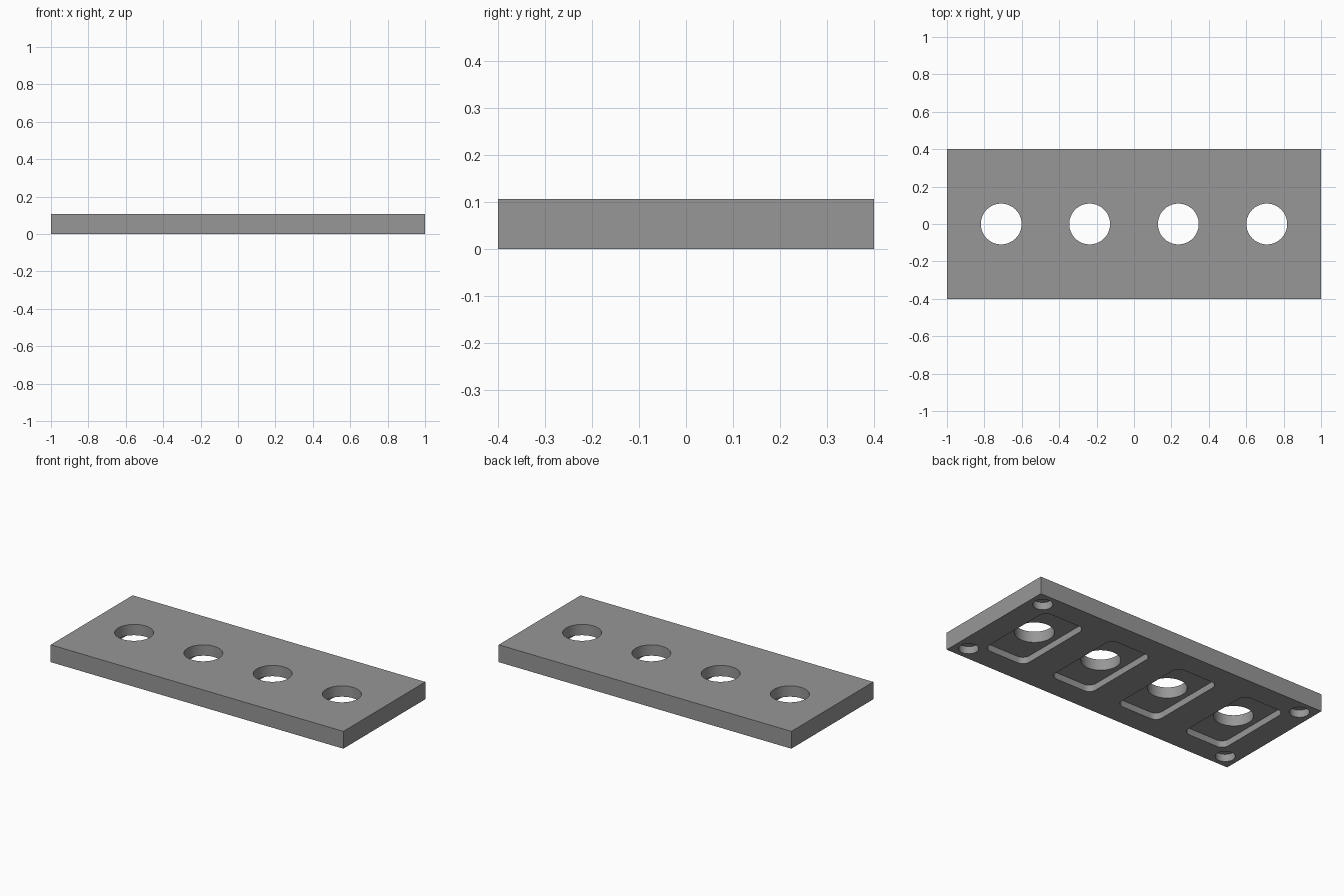
import bpy, bmesh
from mathutils import Matrix

if "Cube" in bpy.data.objects:
    bpy.data.objects.remove(bpy.data.objects["Cube"])

L, W, H = 2.0, 0.8, 0.107
POCKET_DEPTH = 0.04
SCREW_DEPTH = 0.045


def block(name, size, center, corner=0.0):
    """Box, optionally with rounded vertical edges."""
    bm = bmesh.new()
    bmesh.ops.create_cube(bm, size=1.0, matrix=Matrix.Translation(center) @ Matrix.Diagonal((*size, 1)))
    if corner:
        edges = [e for e in bm.edges if abs(e.verts[0].co.z - e.verts[1].co.z) > 1e-4]
        bmesh.ops.bevel(bm, geom=edges, offset=corner, segments=8, profile=0.5, affect='EDGES')
    return finish(bm, name)


def cylinder(name, radius, center, depth, sides):
    bm = bmesh.new()
    bmesh.ops.create_cone(bm, cap_ends=True, segments=sides, radius1=radius, radius2=radius,
                          depth=depth, matrix=Matrix.Translation(center))
    return finish(bm, name)


def finish(bm, name):
    mesh = bpy.data.meshes.new(name)
    bm.to_mesh(mesh)
    bm.free()
    obj = bpy.data.objects.new(name, mesh)
    bpy.context.collection.objects.link(obj)
    return obj


def cut(target, cutter):
    """Subtract the cutter, then remove it."""
    mod = target.modifiers.new("cut", 'BOOLEAN')
    mod.operation = 'DIFFERENCE'
    mod.solver = 'EXACT'
    mod.object = cutter
    bpy.context.view_layer.objects.active = target
    bpy.ops.object.modifier_apply(modifier=mod.name)
    bpy.data.objects.remove(cutter)


# Plate
plate = block("plate", (L, W, H), (0, 0, H / 2))

# Four rounded pockets in the underside, each with a through hole
for x in (-0.71, -0.237, 0.237, 0.71):
    cut(plate, block("pocket_cutter", (0.286, 0.52, 2 * POCKET_DEPTH), (x, 0, 0), 0.045))
    cut(plate, cylinder("hole_cutter", 0.109, (x, 0, H / 2), 0.5, 64))

# Blind screw holes in the underside corners
for sx in (-1, 1):
    for sy in (-1, 1):
        cut(plate, cylinder("screw_cutter", 0.055, (sx * 0.915, sy * 0.315, 0), 2 * SCREW_DEPTH, 40))

# Colour and shading
grey = bpy.data.materials.new("mid grey")
grey.diffuse_color = (0.31, 0.31, 0.31, 1)
grey.use_nodes = True
grey.node_tree.nodes["Principled BSDF"].inputs["Base Color"].default_value = grey.diffuse_color
plate.data.materials.clear()
plate.data.materials.append(grey)
plate.select_set(True)
bpy.context.view_layer.objects.active = plate
bpy.ops.object.shade_smooth_by_angle()
